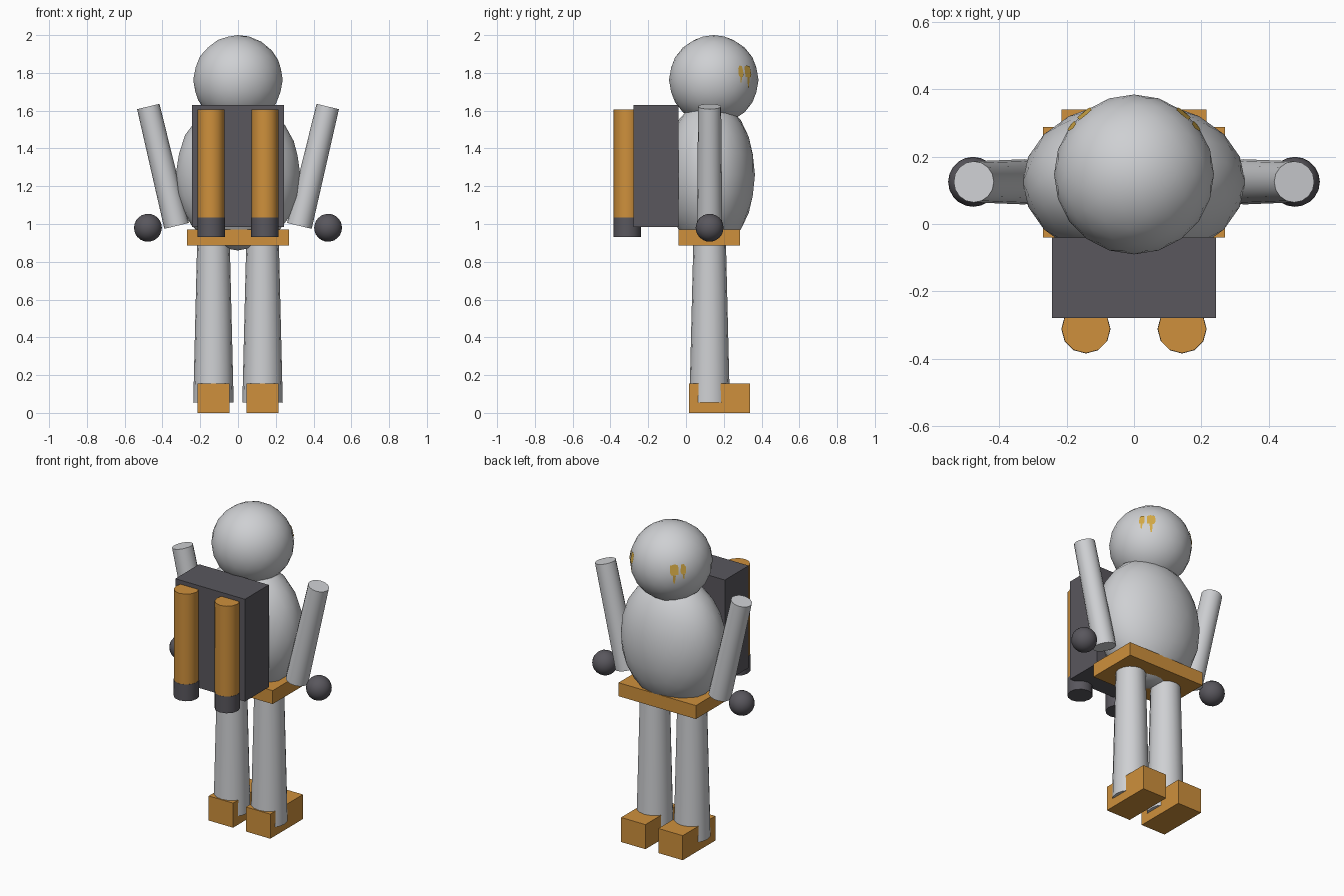
import bpy
from math import radians, sin, cos, sqrt
from mathutils import Vector

old = bpy.data.objects.get("Cube")
if old:
    bpy.data.objects.remove(old, do_unlink=True)


def material(name, rgb):
    m = bpy.data.materials.new(name)
    m.use_nodes = True
    m.diffuse_color = (*rgb, 1)
    m.node_tree.nodes["Principled BSDF"].inputs["Base Color"].default_value = (*rgb, 1)
    return m


GREY = material("light grey", (0.62, 0.63, 0.65))
ORANGE = material("orange", (0.62, 0.28, 0.045))
DARK = material("dark grey", (0.10, 0.095, 0.11))
GOLD = material("gold", (0.66, 0.40, 0.06))


def finish(name, mat, smooth=True):
    ob = bpy.context.object
    ob.name = ob.data.name = name
    ob.data.materials.append(mat)
    if smooth:
        bpy.ops.object.shade_smooth_by_angle(angle=radians(40))
    return ob


def box(name, mat, low, high):
    low, high = Vector(low), Vector(high)
    bpy.ops.mesh.primitive_cube_add(size=1, location=(low + high) / 2)
    bpy.context.object.scale = high - low
    bpy.ops.object.transform_apply(location=False, rotation=False)
    return finish(name, mat, smooth=False)


def ball(name, mat, center, radii):
    bpy.ops.mesh.primitive_ico_sphere_add(subdivisions=3, radius=1, location=center)
    bpy.context.object.scale = radii
    bpy.ops.object.transform_apply(location=False, rotation=False)
    return finish(name, mat)


def rod(name, mat, start, end, r_start, r_end, sides=16):
    start, end = Vector(start), Vector(end)
    axis = end - start
    bpy.ops.mesh.primitive_cone_add(
        vertices=sides, radius1=r_start, radius2=r_end, depth=axis.length,
        location=(start + end) / 2, rotation=axis.to_track_quat("Z", "Y").to_euler())
    return finish(name, mat)


# Torso, head, belt and backpack
MID = 0.125
HEAD = Vector((0, 0.147, 1.763))
HEAD_R = 0.237
ball("torso", GREY, (0, MID, 1.26), (0.33, 0.24, 0.40))
ball("head", GREY, HEAD, (HEAD_R,) * 3)
box("belt", ORANGE, (-0.27, -0.04, 0.885), (0.27, 0.287, 0.97))
box("backpack", DARK, (-0.243, -0.278, 0.985), (0.243, -0.04, 1.63))

# Paired limbs, boots and jets
for side, s in (("left", 1), ("right", -1)):
    rod(side + "_leg", GREY, (s * 0.13, MID, 0.055), (s * 0.13, MID, 1.0), 0.107, 0.084)
    x_in, x_out = sorted((s * 0.045, s * 0.215))
    box(side + "_boot", ORANGE, (x_in, 0.015, 0), (x_out, 0.34, 0.155))
    rod(side + "_arm", GREY, (s * 0.325, MID, 0.99), (s * 0.475, MID, 1.622), 0.067, 0.061)
    ball(side + "_hand", DARK, (s * 0.477, MID, 0.98), (0.074,) * 3)
    jet = (s * 0.1425, -0.311)
    rod(side + "_jet", ORANGE, (*jet, 1.035), (*jet, 1.605), 0.072, 0.072, 12)
    rod(side + "_nozzle", DARK, (*jet, 0.93), (*jet, 1.035), 0.073, 0.073, 12)

# Painted eye marks: outlines as (azimuth in degrees, height above head centre)
marks = [
    [(45, 0.015), (55, 0.013), (57, 0.03), (56.5, 0.07), (50, 0.077), (45, 0.07)],
    [(50, -0.04), (52, -0.04), (53, 0.014), (48.5, 0.014)],
    [(34, 0.02), (40, 0.015), (42, 0.03), (41, 0.072), (37, 0.076), (34, 0.06)],
    [(36.5, -0.015), (38, -0.015), (39, 0.017), (36, 0.018)],
]
verts, faces = [], []
for mark in marks:
    faces.append(range(len(verts), len(verts) + len(mark)))
    for angle, h in mark:
        r = HEAD_R + 0.002
        flat = sqrt(r * r - h * h)
        a = radians(angle)
        verts.append(HEAD + Vector((flat * cos(a), flat * sin(a), h)))
mesh = bpy.data.meshes.new("eye_marks")
mesh.from_pydata(verts, [], [list(f) for f in faces])
mesh.materials.append(GOLD)
eyes = bpy.data.objects.new("eye_marks", mesh)
bpy.context.collection.objects.link(eyes)
eyes.modifiers.new("both_sides", "MIRROR").use_axis[0] = True
